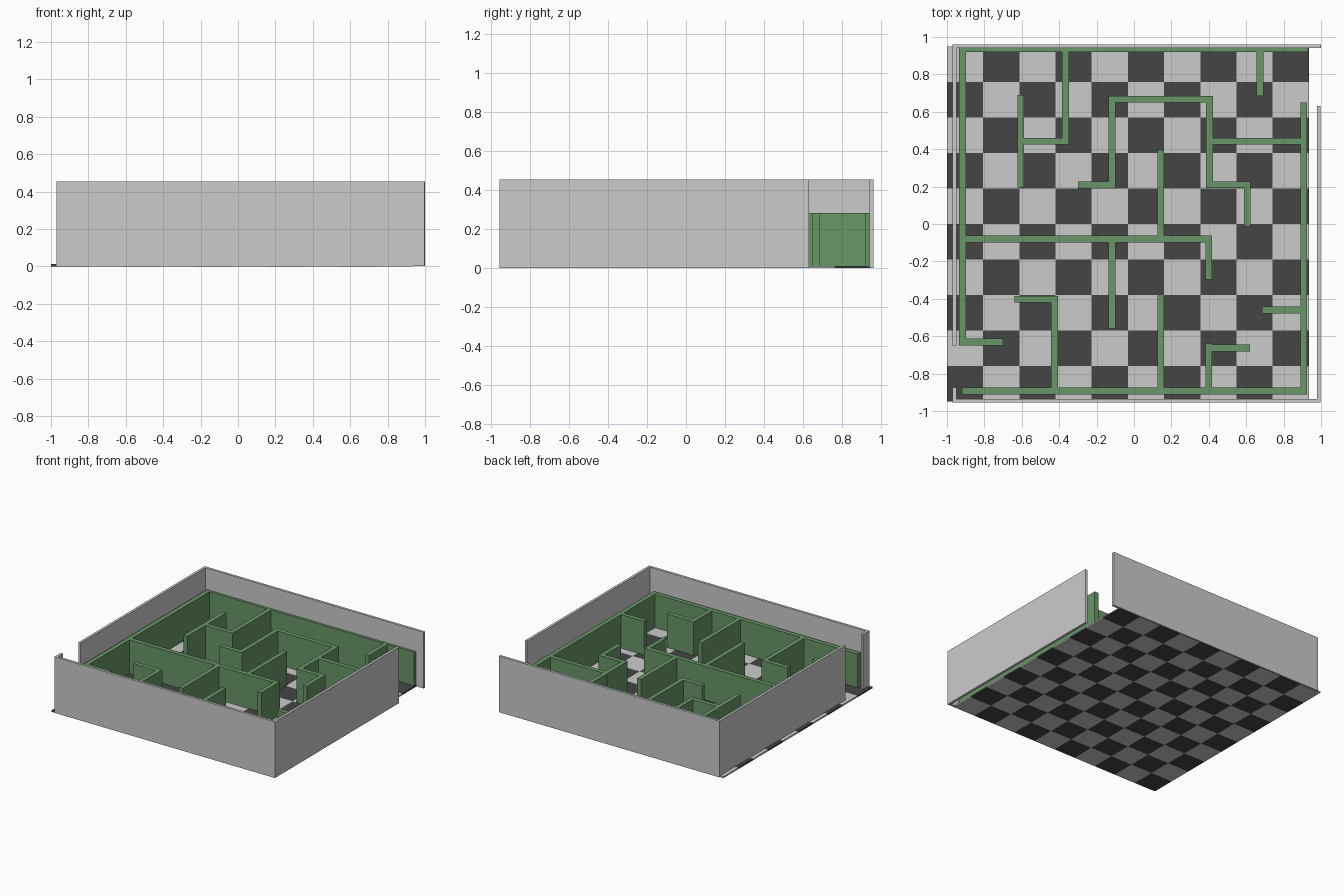
import bpy, bmesh
from mathutils import Vector

if "Cube" in bpy.data.objects:
    bpy.data.objects.remove(bpy.data.objects["Cube"])


def material(name, rgb):
    m = bpy.data.materials.new(name)
    m.diffuse_color = (*rgb, 1)
    m.use_nodes = True
    m.node_tree.nodes["Principled BSDF"].inputs["Base Color"].default_value = m.diffuse_color
    return m


green = material("hedge_green", (0.14, 0.31, 0.135))
dark = material("dark_tile", (0.06, 0.06, 0.06))


def finish(name, bm, mats=()):
    bmesh.ops.recalc_face_normals(bm, faces=bm.faces)
    mesh = bpy.data.meshes.new(name)
    bm.to_mesh(mesh)
    bm.free()
    for m in mats:
        mesh.materials.append(m)
    ob = bpy.data.objects.new(name, mesh)
    bpy.context.collection.objects.link(ob)
    return ob


def wall(name, path, thick, z0, z1, mats=()):
    """Mitred wall following a right-angled centre line."""
    pts = [Vector(p) for p in path]
    normals = []
    for a, b in zip(pts, pts[1:]):
        d = (b - a).normalized()
        normals.append(Vector((-d.y, d.x)))
    left, right = [], []
    for i, p in enumerate(pts):
        if i == 0:
            n = normals[0]
        elif i == len(pts) - 1:
            n = normals[-1]
        else:
            n = normals[i - 1] + normals[i]
        left.append(p + n * thick / 2)
        right.append(p - n * thick / 2)
    bm = bmesh.new()
    outline = [bm.verts.new((p.x, p.y, z0)) for p in left + right[::-1]]
    face = bm.faces.new(outline)
    ext = bmesh.ops.extrude_face_region(bm, geom=[face])
    top = [g for g in ext["geom"] if isinstance(g, bmesh.types.BMVert)]
    bmesh.ops.translate(bm, verts=top, vec=(0, 0, z1 - z0))
    return finish(name, bm, mats)


# checkered floor slab, 10 x 10 tiles
N, X0, Y0, TX, TY, FLOOR = 10, -1.0, -0.95, 0.1935, 0.19, 0.012
bm = bmesh.new()
grid = [[bm.verts.new((X0 + i * TX, Y0 + j * TY, 0)) for j in range(N + 1)] for i in range(N + 1)]
for i in range(N):
    for j in range(N):
        bm.faces.new((grid[i][j], grid[i + 1][j], grid[i + 1][j + 1], grid[i][j + 1]))
ext = bmesh.ops.extrude_face_region(bm, geom=bm.faces[:], use_keep_orig=True)
top = [g for g in ext["geom"] if isinstance(g, bmesh.types.BMVert)]
bmesh.ops.translate(bm, verts=top, vec=(0, 0, FLOOR))
for f in bm.faces:
    c = f.calc_center_median()
    i = min(N - 1, int((c.x - X0) / TX + 1e-4))
    j = min(N - 1, int((c.y - Y0) / TY + 1e-4))
    f.material_index = 1 if (i + j) % 2 == 0 else 0
finish("checkered_floor", bm, (None, dark))

# tall grey boundary, with two doorways
wall("outer_wall_front_right",
     [(-0.96, -0.875), (-0.96, -0.945), (0.988, -0.945), (0.988, 0.63)], 0.02, 0.002, 0.455)
wall("outer_wall_back_left",
     [(1.0, 0.95), (-0.96, 0.95), (-0.96, -0.65)], 0.02, 0.002, 0.455)

# green maze walls (centre lines)
maze = {
    "maze_border_back_left": [(0.93, 0.938), (-0.917, 0.938), (-0.917, -0.631), (-0.70, -0.631)],
    "maze_border_front_right": [(-0.92, -0.893), (0.907, -0.893), (0.907, 0.65)],
    "maze_spine": [(-0.91, -0.08), (0.399, -0.08), (0.399, -0.297)],
    "maze_spine_branch_front": [(-0.117, -0.09), (-0.117, -0.56)],
    "maze_spine_branch_back": [(0.143, -0.07), (0.143, 0.395)],
    "maze_front_post": [(0.143, -0.383), (0.143, -0.885)],
    "maze_front_left_hook": [(-0.64, -0.402), (-0.425, -0.402), (-0.425, -0.885)],
    "maze_front_right_post": [(0.399, -0.64), (0.399, -0.885)],
    "maze_front_right_arm": [(0.40, -0.663), (0.62, -0.663)],
    "maze_right_stub": [(0.684, -0.46), (0.90, -0.46)],
    "maze_back_left_hook": [(-0.366, 0.93), (-0.366, 0.443), (-0.61, 0.443)],
    "maze_back_left_bar": [(-0.606, 0.69), (-0.606, 0.195)],
    "maze_centre_arch": [(-0.30, 0.208), (-0.117, 0.208), (-0.117, 0.667), (0.404, 0.667),
                         (0.404, 0.21), (0.606, 0.21), (0.606, -0.013)],
    "maze_right_link": [(0.385, 0.443), (0.90, 0.443)],
    "maze_back_stub": [(0.674, 0.93), (0.674, 0.685)],
}
for name, path in maze.items():
    wall(name, path, 0.036, FLOOR, 0.283, (green,))
